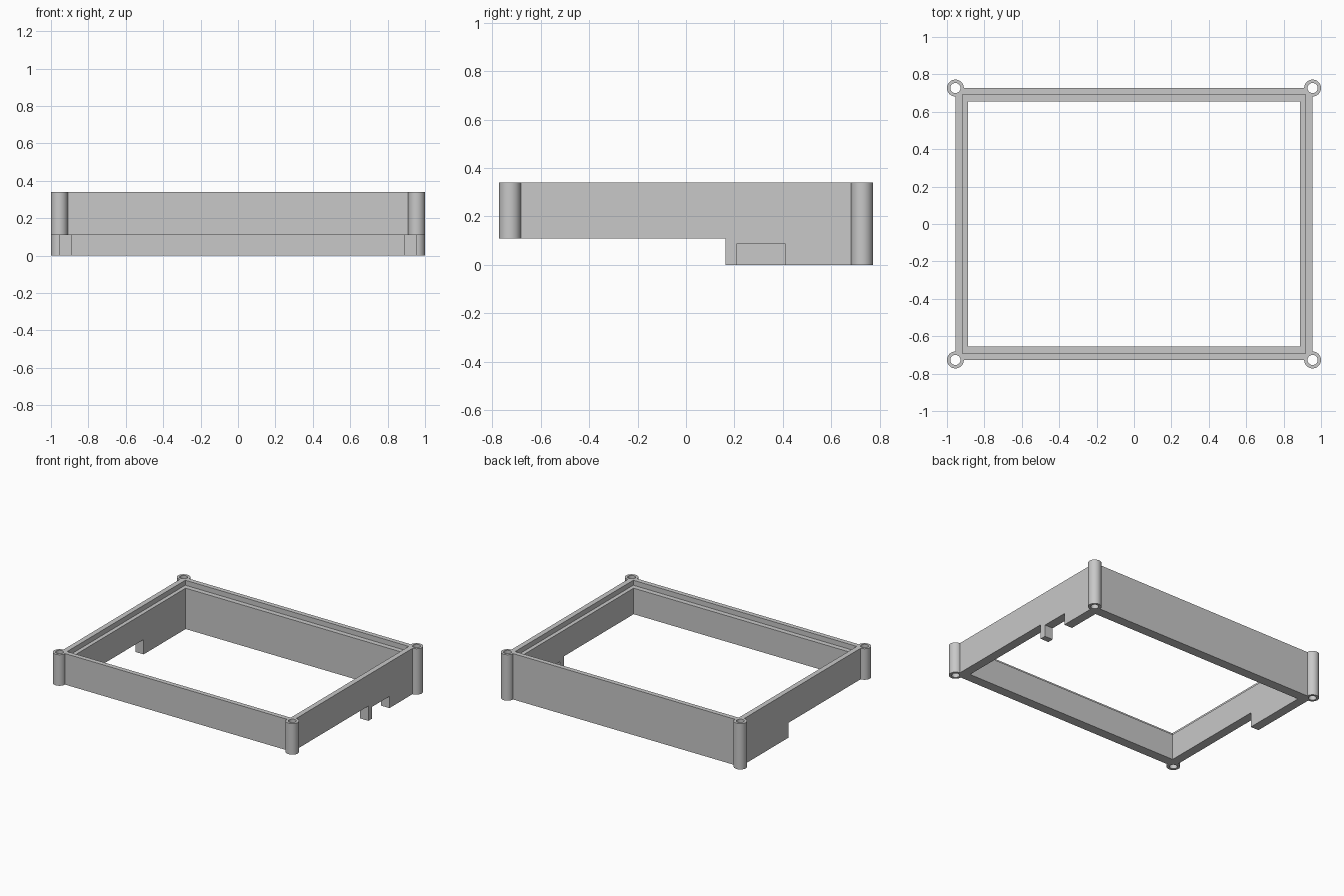
import bpy
import math

cube = bpy.data.objects.get("Cube")
if cube:
    bpy.data.objects.remove(cube, do_unlink=True)

# Main dimensions
HX, HY, TOP = 0.955, 0.727, 0.34      # half size of the outer wall, total height
POST_R, HOLE_R = 0.045, 0.027
FRONT_BASE, STEP_Y = 0.11, 0.163      # raised underside and where it drops

grey = bpy.data.materials.new("plain grey")
grey.use_nodes = True
colour = (0.58, 0.58, 0.58, 1)
grey.diffuse_color = colour
grey.node_tree.nodes["Principled BSDF"].inputs["Base Color"].default_value = colour


def box(name, low, high):
    centre = [(a + b) / 2 for a, b in zip(low, high)]
    bpy.ops.mesh.primitive_cube_add(size=1, location=centre)
    ob = bpy.context.object
    ob.name = name
    ob.scale = [b - a for a, b in zip(low, high)]
    bpy.ops.object.transform_apply(location=True, rotation=False, scale=True)
    return ob


def tube(name, radius, x, y, low, high):
    bpy.ops.mesh.primitive_cylinder_add(vertices=64, radius=radius, depth=high - low,
                                        location=(x, y, (low + high) / 2))
    ob = bpy.context.object
    ob.name = name
    return ob


def combine(target, tool, operation):
    mod = target.modifiers.new(operation.lower(), "BOOLEAN")
    mod.operation, mod.solver, mod.object = operation, "EXACT", tool
    bpy.context.view_layer.objects.active = target
    bpy.ops.object.modifier_apply(modifier=mod.name)
    bpy.data.objects.remove(tool, do_unlink=True)


# Outer wall block with a round post on each corner
frame = box("frame", (-HX, -HY, 0), (HX, HY, TOP))
corners = [(sx * HX, sy * HY) for sx in (-1, 1) for sy in (-1, 1)]
for x, y in corners:
    combine(frame, tube("post", POST_R, x, y, 0, TOP), "UNION")

# Opening, then the recessed ledge around its upper edge
combine(frame, box("opening", (-0.888, -0.655, -1), (0.888, 0.655, 1)), "DIFFERENCE")
combine(frame, box("ledge", (-0.917, -0.692, TOP - 0.037), (0.917, 0.692, 1)), "DIFFERENCE")

# Raised underside at the front, notch in the left wall
combine(frame, box("front_relief", (-2, -2, -1), (2, STEP_Y, FRONT_BASE)), "DIFFERENCE")
combine(frame, box("notch", (0.8, 0.208, -1), (1.1, 0.41, 0.087)), "DIFFERENCE")

# Screw holes through the posts
for x, y in corners:
    combine(frame, tube("screw_hole", HOLE_R, x, y, -1, 1), "DIFFERENCE")

frame.data.materials.clear()
frame.data.materials.append(grey)
bpy.ops.object.select_all(action="DESELECT")
frame.select_set(True)
bpy.context.view_layer.objects.active = frame
bpy.ops.object.shade_smooth_by_angle(angle=math.radians(30))
